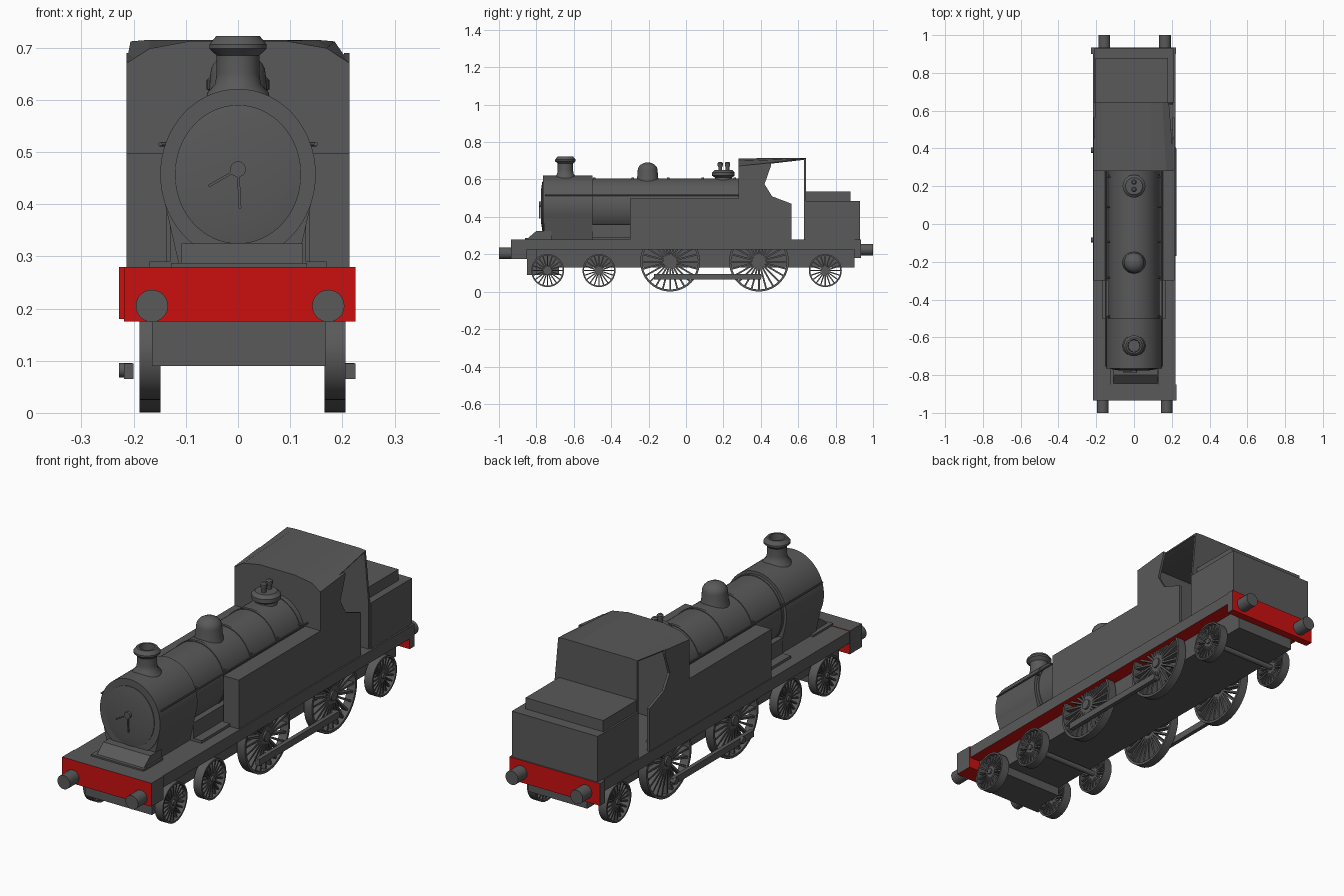
import bpy, bmesh, math
from mathutils import Matrix, Vector

old = bpy.data.objects.get("Cube")
if old:
    bpy.data.objects.remove(old, do_unlink=True)


def material(name, rgb):
    m = bpy.data.materials.new(name)
    m.use_nodes = True
    m.diffuse_color = (*rgb, 1)
    m.node_tree.nodes["Principled BSDF"].inputs["Base Color"].default_value = (*rgb, 1)
    return m


GREY = material("dark grey", (0.1, 0.1, 0.1))
RED = material("beam red", (0.6, 0.005, 0.005))
round_parts = []


def finish(bm, name, smooth=False, red_rule=None):
    bmesh.ops.recalc_face_normals(bm, faces=bm.faces)
    bm.normal_update()
    for f in bm.faces:
        f.material_index = int(bool(red_rule and red_rule(f.normal)))
    mesh = bpy.data.meshes.new(name)
    bm.to_mesh(mesh)
    bm.free()
    mesh.materials.append(GREY)
    if red_rule:
        mesh.materials.append(RED)
    ob = bpy.data.objects.new(name, mesh)
    bpy.context.collection.objects.link(ob)
    if smooth:
        round_parts.append(ob)
    return ob


def add_box(bm, x, y, z, turn=Matrix()):
    centre = Vector([(a + b) / 2 for a, b in (x, y, z)])
    size = Matrix.Diagonal([b - a for a, b in (x, y, z)] + [1])
    bmesh.ops.create_cube(bm, size=1, matrix=turn @ Matrix.Translation(centre) @ size)


def box(name, x, y, z, red_rule=None):
    bm = bmesh.new()
    add_box(bm, x, y, z)
    return finish(bm, name, red_rule=red_rule)


def prism(name, pts, axis, a, b):
    """Extrude a (y, z) outline along x, or an (x, z) outline along y."""
    bm = bmesh.new()
    place = (lambda p, d: (d, *p)) if axis == "x" else (lambda p, d: (p[0], d, p[1]))
    face = bm.faces.new([bm.verts.new(place(p, a)) for p in pts])
    new = bmesh.ops.extrude_face_region(bm, geom=[face])["geom"]
    shift = Vector(place((0, 0), b - a))
    bmesh.ops.translate(bm, vec=shift, verts=[v for v in new if isinstance(v, bmesh.types.BMVert)])
    return finish(bm, name)


TURN = {"x": Matrix.Rotation(math.pi / 2, 4, "Y"),
        "y": Matrix.Rotation(-math.pi / 2, 4, "X"), "z": Matrix()}


def add_lathe(bm, profile, axis, loc, n=48, tall=1, closed=False):
    """Spin (radius, height) points round an axis."""
    m = Matrix.Translation(loc) @ Matrix.Diagonal((1, 1, tall, 1)) @ TURN[axis]
    rings = []
    for r, h in profile:
        k = n if r else 1
        rings.append([bm.verts.new(m @ Vector((r * math.cos(t * math.tau / n),
                                               r * math.sin(t * math.tau / n), h))) for t in range(k)])
    pairs = list(zip(rings, rings[1:])) + ([(rings[-1], rings[0])] if closed else [])
    for p, q in pairs:
        for i in range(n):
            j = (i + 1) % n
            quad = [p[i % len(p)], p[j % len(p)], q[j % len(q)], q[i % len(q)]]
            bm.faces.new(list(dict.fromkeys(quad)))


def lathe(name, profile, axis, loc, n=48, tall=1, closed=False):
    bm = bmesh.new()
    add_lathe(bm, profile, axis, loc, n, tall, closed)
    return finish(bm, name, smooth=True)


def rod(name, r, a, b, axis, loc, n=16, tall=1):
    return lathe(name, [(0, a), (r, a), (r, b), (0, b)], axis, loc, n, tall)


# Running board, buffer beams and frames
under = lambda n: n.z < -0.5
ends = lambda n: n.z < -0.5 or abs(n.y) > 0.5
box("running_board", (-0.217, 0.22), (-0.87, 0.91), (0.225, 0.278), under)
box("front_beam", (-0.218, 0.225), (-0.935, -0.85), (0.175, 0.28), ends)
box("rear_beam", (-0.228, 0.222), (0.9, 0.935), (0.18, 0.28), ends)
box("main_frame", (-0.14, 0.155), (-0.8, 0.9), (0.13, 0.225))
box("front_frame", (-0.165, 0.168), (-0.85, -0.8), (0.09, 0.225))
box("front_bogie_frame", (-0.14, 0.155), (-0.8, -0.68), (0.09, 0.14))
for side, x in (("right", -0.165), ("left", 0.173)):
    rod(side + "_front_buffer", 0.031, -1, -0.93, "y", (x, 0, 0.205), 24)
    rod(side + "_rear_buffer", 0.031, 0.93, 1, "y", (x * 0.95, 0, 0.225), 24)


# Spoked wheels
def wheel(name, x, y, z, r, spokes, rim, spoke_width):
    bm = bmesh.new()
    loc = (x, y, z)
    add_lathe(bm, [(r, -0.02), (r, 0.02), (r - rim, 0.02), (r - rim, -0.02)], "x", loc, 40, closed=True)
    hub = r * 0.14
    add_lathe(bm, [(0, -0.02), (hub, -0.02), (hub, 0.02), (0, 0.02)], "x", loc, 20)
    for i in range(spokes):
        turn = Matrix.Translation(loc) @ Matrix.Rotation(i * math.tau / spokes, 4, "X")
        add_box(bm, (-0.012, 0.012), (-spoke_width, spoke_width), (hub * 0.8, r - rim / 2), turn)
    finish(bm, name, smooth=True)


axles = [("leading", -0.74, 0.088), ("second", -0.465, 0.088), ("front_driving", -0.085, 0.16),
         ("rear_driving", 0.39, 0.16), ("trailing", 0.745, 0.088)]
for name, y, r in axles:
    big = r > 0.1
    z = 0.161 if big else 0.113
    rod(name + "_axle", 0.012, -0.16, 0.18, "x", (0, y, z))
    for side, x in (("right", -0.169), ("left", 0.186)):
        wheel(f"{side}_{name}_wheel", x, y, z, r, 24 if big else 20,
              0.011 if big else 0.008, 0.0045 if big else 0.0032)
for side, x in (("right", (-0.218, -0.2)), ("left", (0.206, 0.225))):
    box(side + "_coupling_rod", x, (-0.17, 0.4), (0.065, 0.095))
    for y in (-0.085, 0.39):
        rod(side + "_crank_pin", 0.014, x[0] - 0.01, x[1] - 0.002, "x", (0, y, 0.082))

# Boiler, smokebox and bands (slightly taller than wide)
TALL = 1.1
MID = (0, 0, 0.457)
rod("smokebox", 0.149, -0.765, -0.5, "y", MID, 64, TALL)
rod("boiler", 0.136, -0.5, 0.285, "y", MID, 64, TALL)
for y in (-0.49, -0.285, -0.095, 0.09, 0.26):
    rod("boiler_band", 0.139, y - 0.006, y + 0.006, "y", MID, 64, TALL)
prism("smokebox_saddle", [(-0.11, 0.27), (0.11, 0.27), (0.142, 0.41), (-0.142, 0.41)], "y", -0.76, -0.5)
box("boiler_cradle", (-0.13, 0.13), (-0.5, 0.28), (0.27, 0.36))
box("boiler_plinth", (-0.17, 0.17), (-0.5, -0.29), (0.27, 0.29))
prism("front_step", [(-0.865, 0.27), (-0.8, 0.325), (-0.72, 0.325), (-0.72, 0.27)], "x", -0.108, 0.125)
box("step_base", (-0.128, 0.132), (-0.86, -0.72), (0.27, 0.287))

# Smokebox door with hub and two handles
lathe("smokebox_door", [(0, -0.775), (0.08, -0.775), (0.121, -0.768), (0.121, -0.76)], "y", MID, 64, TALL)
rod("door_hub", 0.015, -0.787, -0.77, "y", (0, 0, 0.467), 20)
for angle, length in ((-120, 0.065), (177, 0.075)):
    bm = bmesh.new()
    turn = Matrix.Translation((0, -0.782, 0.467)) @ Matrix.Rotation(math.radians(angle), 4, "Y")
    add_box(bm, (-0.0025, 0.0025), (-0.003, 0.003), (0, length), turn)
    finish(bm, "door_handle")

# Chimney, dome and safety valves
lathe("chimney", [(0.064, 0.595), (0.058, 0.615), (0.044, 0.63), (0.041, 0.65), (0.041, 0.685),
                  (0.055, 0.698), (0.055, 0.706), (0.042, 0.722), (0.033, 0.722), (0.03, 0.64), (0, 0.64)],
      "z", (0, -0.645, 0))
lathe("steam_dome", [(0.064, 0.58), (0.056, 0.61), (0.053, 0.65)]
      + [(0.053 * math.cos(a * math.pi / 12), 0.65 + 0.041 * math.sin(a * math.pi / 12)) for a in range(1, 6)]
      + [(0, 0.691)], "z", (0, -0.205, 0))
lathe("valve_base", [(0.05, 0.58), (0.045, 0.61), (0.06, 0.62), (0.06, 0.638), (0.045, 0.652), (0, 0.652)],
      "z", (0, 0.2, 0))
for y in (0.183, 0.222):
    lathe("safety_valve", [(0.01, 0.645), (0.01, 0.665), (0.014, 0.675), (0.014, 0.688), (0.008, 0.694), (0, 0.694)],
          "z", (0, y, 0), 20)

# Handrails, side tanks and cab sides
cab_side = [(0.28, 0.27), (0.565, 0.27), (0.565, 0.47), (0.46, 0.51), (0.42, 0.575), (0.455, 0.675),
            (0.455, 0.69), (0.28, 0.672)]
for side, s in (("right", -1), ("left", 1)):
    rod(side + "_handrail", 0.004, -0.755, 0.28, "y", (s * 0.149, 0, 0.515), 10)
    for y in (-0.49, -0.285, -0.095, 0.09, 0.25):
        rod(side + "_rail_post", 0.004, 0.125, 0.15, "x", (0 if s > 0 else -0.275, y, 0.515), 8)
    inner, outer = s * 0.137, s * 0.214
    box(side + "_tank", (min(inner, outer), max(inner, outer)), (-0.3, 0.285), (0.27, 0.497))
    prism(side + "_cab_side", cab_side, "x", s * 0.203, s * 0.214)

# Cab walls and roof: arched in front, flat at the rear
arch = [(-0.214, 0.67), (-0.17, 0.698), (-0.09, 0.713), (0.09, 0.713), (0.17, 0.699), (0.214, 0.67)]
flat = [(-0.206, 0.712), (-0.17, 0.715), (-0.09, 0.715), (0.09, 0.715), (0.15, 0.715), (0.185, 0.712)]
prism("cab_front", [(-0.214, 0.27)] + arch + [(0.214, 0.27)], "y", 0.28, 0.29)
prism("cab_back", [(-0.206, 0.27), (-0.206, 0.71), (0.185, 0.71), (0.206, 0.48), (0.206, 0.27)], "y", 0.632, 0.642)
bm = bmesh.new()
rows = [[bm.verts.new((x, y, z)) for x, z in pts] for y, pts in ((0.28, arch), (0.642, flat))]
for i in range(len(arch) - 1):
    bm.faces.new((rows[0][i], rows[0][i + 1], rows[1][i + 1], rows[1][i]))
roof = finish(bm, "cab_roof")
mod = roof.modifiers.new("thickness", "SOLIDIFY")
mod.thickness = 0.006

# Rear bunker
box("bunker", (-0.213, 0.213), (0.64, 0.93), (0.27, 0.485))
box("bunker_top", (-0.205, 0.18), (0.64, 0.88), (0.485, 0.535))

# Smooth the round parts, keeping edges sharp
bpy.ops.object.select_all(action="DESELECT")
for ob in round_parts:
    ob.select_set(True)
bpy.context.view_layer.objects.active = round_parts[0]
bpy.ops.object.shade_smooth_by_angle(angle=math.radians(35))
